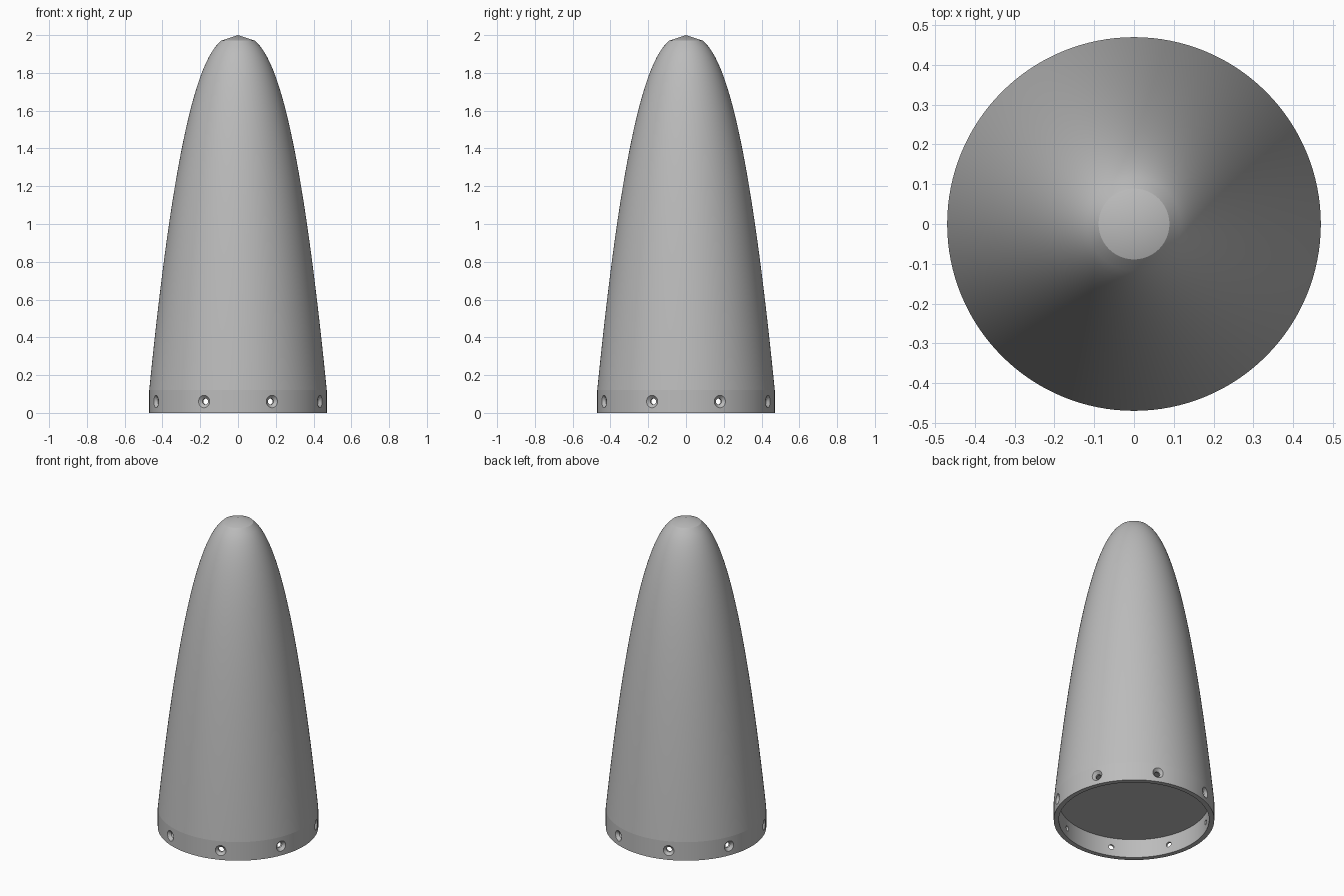
import bpy, bmesh
from math import pi, radians, hypot
from mathutils import Matrix

cube = bpy.data.objects.get("Cube")
if cube:
    bpy.data.objects.remove(cube)

RADIUS, INNER, BAND, HEIGHT = 0.47, 0.44, 0.12, 2.0
STEPS, HOLES = 64, 8

grey = bpy.data.materials.new("light_grey")
grey.use_nodes = True
colour = (0.5, 0.5, 0.5, 1)
grey.diffuse_color = colour
grey.node_tree.nodes["Principled BSDF"].inputs["Base Color"].default_value = colour


def lathe(bm, profile, segments, matrix=Matrix()):
    """Revolve an (r, z) profile that starts and ends on the axis."""
    rings = []
    for r, z in profile:
        if r == 0:
            rings.append([bm.verts.new(matrix @ Matrix.Translation((0, 0, z)).translation)])
        else:
            ring = [Matrix.Rotation(2 * pi * i / segments, 4, 'Z') @ Matrix.Translation((r, 0, z))
                    for i in range(segments)]
            rings.append([bm.verts.new(matrix @ m.translation) for m in ring])
    for a, b in zip(rings, rings[1:]):
        for i in range(segments):
            j = (i + 1) % segments
            corners = [a[i % len(a)], a[j % len(a)], b[j % len(b)], b[i % len(b)]]
            bm.faces.new(list(dict.fromkeys(corners)))


def make_object(name, bm):
    bmesh.ops.recalc_face_normals(bm, faces=bm.faces)
    mesh = bpy.data.meshes.new(name)
    bm.to_mesh(mesh)
    bm.free()
    mesh.materials.append(grey)
    obj = bpy.data.objects.new(name, mesh)
    bpy.context.collection.objects.link(obj)
    return obj


# Nose cone: power-curve shell, straight base band, recess underneath
length = HEIGHT - BAND
profile = [(RADIUS * (i / STEPS) ** 0.4, HEIGHT - length * i / STEPS) for i in range(STEPS + 1)]
profile += [(RADIUS, 0), (INNER, 0), (INNER, BAND), (0, BAND)]
bm = bmesh.new()
lathe(bm, profile, 128)
cone = make_object("nose_cone", bm)

# Countersunk screw holes around the band
bm = bmesh.new()
screw = [(0, 0.4), (0.016, 0.4), (0.016, 0.453), (0.036, 0.473), (0.036, 0.5), (0, 0.5)]
for k in range(HOLES):
    turn = Matrix.Rotation(2 * pi * (k + 0.5) / HOLES, 4, 'Z')
    lathe(bm, screw, 32, Matrix.Translation((0, 0, BAND / 2)) @ turn @ Matrix.Rotation(pi / 2, 4, 'Y'))
cutter = make_object("screw_hole_cutter", bm)
cutter.hide_render = True

cut = cone.modifiers.new("screw_holes", 'BOOLEAN')
cut.operation = 'DIFFERENCE'
cut.solver = 'EXACT'
cut.object = cutter
bpy.ops.object.select_all(action='DESELECT')
cone.select_set(True)
bpy.context.view_layer.objects.active = cone
bpy.ops.object.modifier_apply(modifier=cut.name)
bpy.data.objects.remove(cutter)

# Smooth shading, with a crisp line where the curve meets the band
bpy.ops.object.shade_smooth_by_angle(angle=radians(25))
bm = bmesh.new()
bm.from_mesh(cone.data)
for edge in bm.edges:
    if all(abs(v.co.z - BAND) < 1e-4 and hypot(v.co.x, v.co.y) > INNER + 0.01 for v in edge.verts):
        edge.smooth = False
bm.to_mesh(cone.data)
bm.free()
